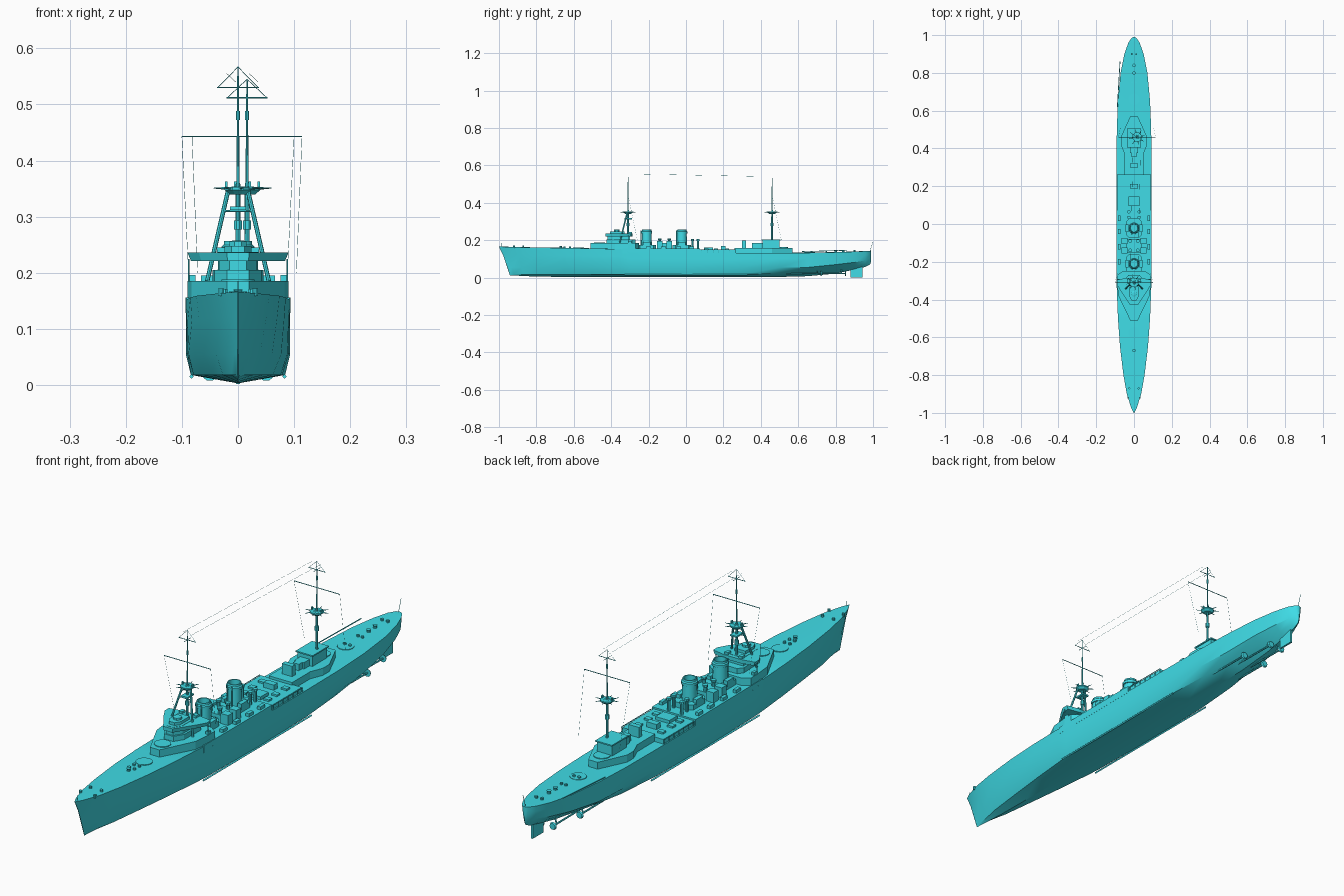
import bpy, bmesh, math
from mathutils import Vector

mat = bpy.data.materials.new("ship_paint")
mat.diffuse_color = (0.05, 0.72, 0.8, 1)


def finish(name, bm, smooth=False):
    bmesh.ops.recalc_face_normals(bm, faces=bm.faces)
    me = bpy.data.meshes.new(name)
    bm.to_mesh(me)
    bm.free()
    me.materials.append(mat)
    ob = bpy.data.objects.new(name, me)
    bpy.context.collection.objects.link(ob)
    if smooth:
        bpy.ops.object.select_all(action='DESELECT')
        ob.select_set(True)
        bpy.context.view_layer.objects.active = ob
        bpy.ops.object.shade_smooth_by_angle(angle=math.radians(30))
    return ob


def loft(name, rings, smooth=False):
    bm = bmesh.new()
    vs = [[bm.verts.new(p) for p in r] for r in rings]
    n = len(vs[0])
    for a, b in zip(vs, vs[1:]):
        for i in range(n):
            j = (i + 1) % n
            bm.faces.new((a[i], a[j], b[j], b[i]))
    bm.faces.new(vs[0])
    bm.faces.new(vs[-1])
    return finish(name, bm, smooth)


def prism(name, half, z0, z1, shrink=1.0):
    """Mirrored deck outline raised from z0 to z1; shrink narrows the bottom."""
    pts = half + [(-x, y) for x, y in reversed(half)]
    return loft(name, [[(x * shrink, y, z0) for x, y in pts], [(x, y, z1) for x, y in pts]])


def box(name, x, y, hx, hy, z0, z1):
    sq = [(-hx, -hy), (hx, -hy), (hx, hy), (-hx, hy)]
    return loft(name, [[(x + a, y + b, z) for a, b in sq] for z in (z0, z1)])


def lathe(name, x, y, prof, n=16):
    rings = [[(x + r * math.cos(2 * math.pi * (i + .5) / n), y + r * math.sin(2 * math.pi * (i + .5) / n), z)
              for i in range(n)] for r, z in prof]
    return loft(name, rings, n > 8)


def rod(name, a, b, r, r2=None, n=6):
    a, b = Vector(a), Vector(b)
    q = (b - a).to_track_quat('Z', 'Y')
    return loft(name, [[p + q @ Vector((s * math.cos(2 * math.pi * i / n), s * math.sin(2 * math.pi * i / n), 0))
                        for i in range(n)] for p, s in ((a, r), (b, r if r2 is None else r2))])


# Hull: y, half widths at deck / side / bilge, deck z, bilge z, keel z
stations = [
    (-1.0, .001, .0008, .0005, .166, .018, .012), (-.97, .016, .007, .004, .165, .018, .012),
    (-.9, .038, .021, .012, .163, .018, .009), (-.8, .056, .039, .027, .161, .018, .006),
    (-.65, .074, .061, .045, .159, .018, .004), (-.5, .085, .077, .062, .156, .018, .003),
    (-.35, .091, .088, .076, .153, .018, .003), (-.3, .092, .090, .079, .135, .018, .003),
    (0, .093, .093, .084, .133, .018, .003), (.3, .093, .093, .080, .132, .018, .003),
    (.5, .091, .090, .068, .132, .022, .004), (.65, .085, .082, .054, .133, .032, .008),
    (.8, .071, .066, .036, .136, .048, .022), (.9, .051, .045, .022, .139, .06, .043),
    (.96, .030, .025, .011, .142, .07, .058), (.985, .013, .009, .004, .143, .085, .072),
    (.99, .003, .002, .001, .143, .10, .09)]
rings = []
for y, wd, ws, wb, zd, zb, zk in stations:
    zs = max(.055, zb + .022)
    rake = max(0, (-.8 - y) / .2)
    half = [(wb, zb), (ws, zs), (ws * .35 + wd * .65, zs * .4 + zd * .6), (wd, zd)]
    sec = [(0, zk)] + half + [(0, zd + .001)] + [(-x, z) for x, z in reversed(half)]
    rings.append([(x, y + .062 * rake * (1 - z / zd) ** .8 if z < zd else y, z) for x, z in sec])
loft("hull", rings, True)

# Rudder, shafts, brackets, propellers and bilge keels
box("rudder", 0, .912, .004, .032, .002, .07)
for s in (-1, 1):
    for i, (x, y0, y1) in enumerate(((.026, .58, .85), (.05, .45, .72))):
        rod("shaft", (s * x, y0, .024), (s * x, y1, .022), .0035)
        rod("shaft_bracket", (s * x, y1 - .02, .022), (s * x * .7, y1 - .02, .05), .003)
        rod("propeller", (s * x, y1, .022), (s * x, y1 + .006, .022), .015, .012, 10)
    rod("bilge_keel", (s * .083, -.33, .015), (s * .083, .33, .015), .004, n=4)

# Shelter deck amidships, forward and aft deckhouses
prism("shelter_deck", [(.0915, -.34), (.0935, 0), (.0935, .075)], .128, .156)
prism("boat_deck", [(.088, .075), (.088, .265)], .128, .15)
prism("forward_deckhouse", [(.02, -.51), (.083, -.38), (.09, -.31), (.09, -.27), (.06, -.25)], .13, .185)
prism("aft_deckhouse", [(.05, .26), (.05, .37), (.07, .42), (.07, .46), (.02, .57)], .128, .16)
for s in (-1, 1):
    rod("boat_deck_edge", (s * .092, .08, .15), (s * .092, .265, .15), .0015)
    for i in range(7):
        rod("deck_post", (s * .092, .085 + .03 * i, .131), (s * .092, .085 + .03 * i, .15), .0015)

# Bridge
prism("bridge_lower", [(.02, -.425), (.042, -.39), (.045, -.29), (.03, -.27)], .185, .205)
prism("bridge_upper", [(.015, -.42), (.034, -.39), (.036, -.3)], .205, .237)
prism("bridge_wings", [(.02, -.43), (.07, -.355), (.09, -.32), (.09, -.295), (.035, -.285)], .221, .236, .93)
prism("wheelhouse", [(.012, -.405), (.024, -.385), (.024, -.33)], .236, .248)
lathe("director", 0, -.37, [(.016, .248), (.016, .256), (.008, .258)], 8)
for s in (-1, 1):
    box("side_locker", s * .082, -.3, .006, .008, .185, .196)
    box("wing_locker", s * .03, -.3, .007, .01, .236, .245)
    rod("wing_strut", (s * .088, -.31, .185), (s * .088, -.31, .225), .0015)

# Funnels with casings and vents
for y in (-.21, -.022):
    prism("funnel_casing", [(.026, y - .05), (.042, y - .035), (.042, y + .035), (.026, y + .05)], .155, .176)
    lathe("funnel", 0, y, [(.028, .176), (.026, .235), (.03, .236), (.03, .246), (.026, .25), (.025, .257),
                           (.021, .257), (.020, .225)], 16)
    for s in (-1, 1):
        rod("steam_pipe", (s * .01, y - .03, .176), (s * .01, y - .03, .252), .003)
        box("funnel_vent", s * .036, y, .008, .02, .17, .19)
box("boiler_house", 0, -.115, .04, .035, .155, .185)
for s in (-1, 1):
    for y in (-.14, -.09):
        box("boiler_vent", s * .05, y, .016, .015, .155, .195)
        lathe("cowl", s * .02, y, [(.007, .185), (.007, .2), (.01, .203), (.01, .21)], 8)
    for y in (.035, .065):
        lathe("ventilator", s * .028, y, [(.006, .155), (.006, .195), (.009, .197), (.009, .206)], 8)
    for y in (-.2, -.12, -.04, .03):
        box("deck_locker", s * .078, y, .007, .014, .155, .168)

# Midship and aft houses
for y, hx, hy, z in ((.12, .03, .025, .162), (.2, .022, .012, .17), (.31, .022, .01, .2), (.37, .013, .016, .185)):
    box("midship_house", 0, y, hx, hy, .148, z)
for s in (-1, 1):
    for y in (.11, .16, .22):
        box("skylight", s * .05, y, .012, .01, .148, .157)
box("aft_house", 0, .455, .032, .045, .158, .202)
box("aft_house_roof", 0, .455, .036, .05, .2, .205)
box("aft_house_annex", 0, .395, .02, .02, .158, .185)


# Masts: x, y, foot, top, lower yard half span, upper yard z
def mast(x, y, z0, top, span, yard_z):
    rod("lower_mast", (x, y, z0), (x, y, .36), .005, .004, 8)
    rod("topmast", (x, y, .35), (x, y, top), .003, .0012)
    lathe("mast_top", x, y, [(.016, .34), (.026, .348), (.026, .353)], 8)
    for k in range(8):
        a = math.pi * k / 4 + .2
        rod("mast_top_spur", (x, y, .35), (x + .044 * math.cos(a), y + .044 * math.sin(a), .351), .004, .0008, 4)
    for s in (-1, 1):
        box("top_light", x + s * .021, y, .002, .004, .353, .363)
        rod("aerial_stay", (x + s * span * .36, y, yard_z), (x, y, top), .0006, n=4)
        rod("halyard", (x + s * span, y, .443), (x + s * .088, y + .05, .2), .0004, n=3)
    rod("lower_yard", (x - span, y, .443), (x + span, y, .443), .0014)
    rod("upper_yard", (x - span * .37, y, yard_z), (x + span * .37, y, yard_z), .0012)
    rod("fore_aft_yard", (x, y - .02, yard_z), (x, y + .02, yard_z), .001)
    for z, r in ((.285, .008), (.48, .0035)):
        lathe("mast_fitting", x, y, [(r, z - .008), (r, z + .008)], 8)


mast(0, -.31, .2, .567, .1, .53)
mast(.017 * .95, .46, .2, .545, .098, .512)
for s in (-1, 1):
    rod("tripod_leg", (s * .055, -.355, .185), (s * .018, -.315, .345), .004, n=8)
rod("tripod_brace", (-.026, -.325, .31), (.026, -.325, .31), .002)
box("spotting_top", 0, -.31, .014, .02, .312, .318)
for s in (-1, 1):
    rod("aerial_wire", (s * .02, -.31, .555), (.016 + s * .02, .46, .54), .0004, n=3)

# Gun rings and deck fittings
for y, z in ((-.575, .157), (-.462, .184), (.515, .159), (.66, .132)):
    lathe("gun_ring", 0, y, [(.03, z - .004), (.03, z + .004)], 24)
for s in (-1, 1):
    for x, y, z in ((.03, -.87, .162), (.038, -.92, .163), (.014, -.65, .158), (.014, -.62, .158),
                    (.014, .67, .133), (.012, .75, .134), (.015, .9, .139)):
        lathe("bollard", s * x * .8, y, [(.0055, z - .004), (.0055, z + .009)], 8)
for y, z in ((-.67, .158), (.8, .135), (.84, .137)):
    lathe("capstan", 0, y, [(.008, z - .004), (.006, z + .008), (.009, z + .012)], 10)
rod("jackstaff", (0, -.985, .165), (0, -.985, .185), .001)
rod("ensign_staff", (0, .982, .14), (0, .999, .19), .001)
rod("boom", (-.088, .62, .14), (-.074, .86, .146), .002)
